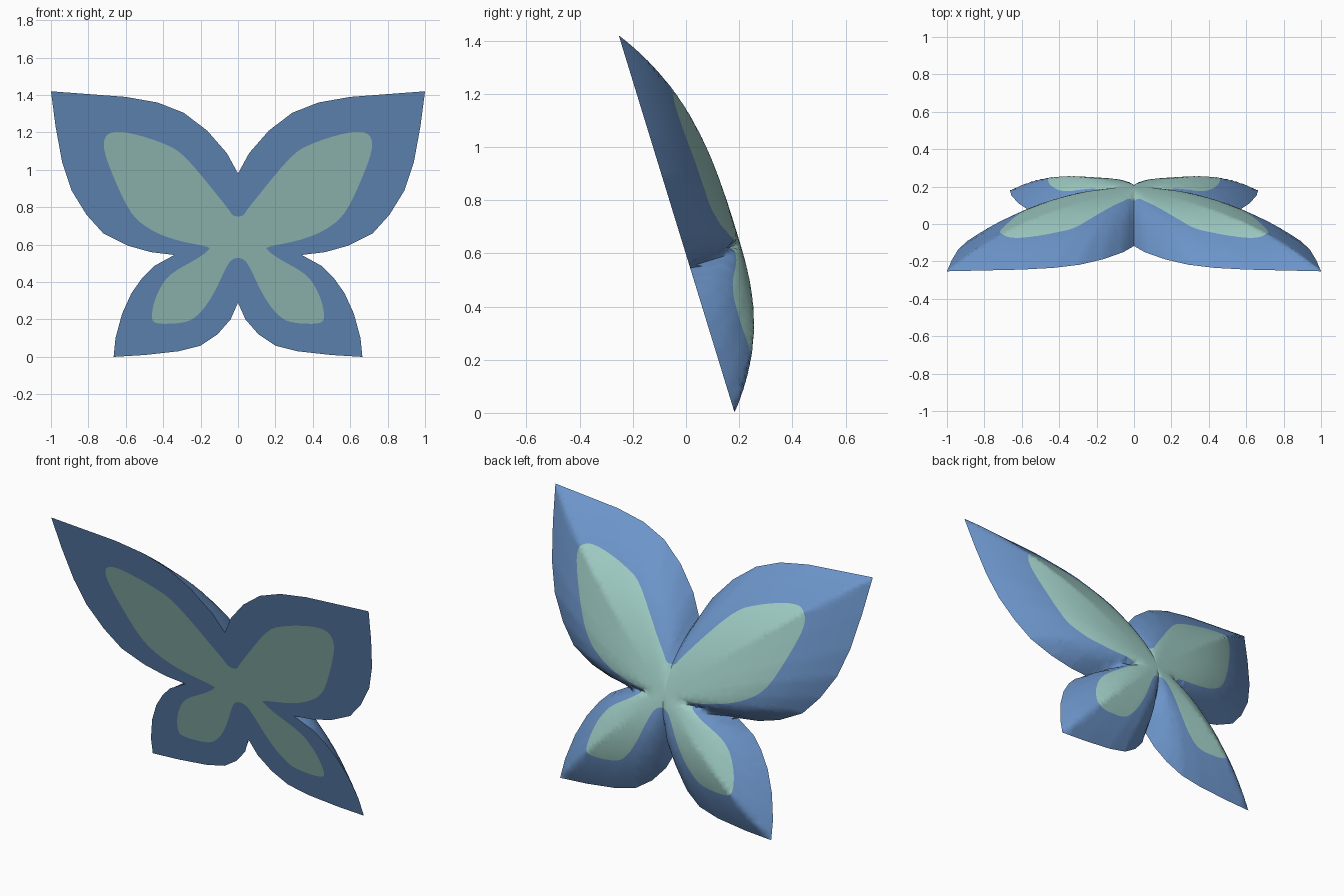
import bpy
import bmesh
import math
from mathutils import Vector

# Remove the default cube
cube = bpy.data.objects.get("Cube")
if cube:
    bpy.data.objects.remove(cube, do_unlink=True)

# Right-hand half of the outer wing edge, from top notch to bottom notch (x, z)
WING_EDGE = [
    (0, .98), (.06, 1.09), (.165, 1.21), (.29, 1.305), (.43, 1.36), (.6, 1.39),
    (1, 1.42), (.975, 1.23), (.94, 1.04), (.89, .89), (.81, .76), (.72, .66),
    (.59, .595), (.465, .56), (.34, .545), (.45, .485), (.51, .425), (.57, .34),
    (.62, .23), (.655, .1), (.665, 0), (.5, .01), (.32, .03), (.2, .06),
    (.11, .12), (.04, .2), (0, .29)]

# Right-hand half of the pale inner patch edge, same order
PATCH_EDGE = [
    (0, .75), (.03, .76), (.075, .82), (.28, 1.065), (.41, 1.145), (.6, 1.2),
    (.695, 1.19), (.715, 1.11), (.66, .95), (.57, .77), (.465, .68), (.33, .625),
    (.17, .59), (.16, .57), (.22, .525), (.36, .44), (.43, .34), (.46, .225),
    (.43, .18), (.28, .187), (.2, .24), (.13, .34), (.05, .5), (0, .53)]

LEAN = .307
NORMAL = Vector((0, 1, LEAN)).normalized()
CENTRE = Vector((0, .6))
HEIGHT = .207
CELL = .025


def on_plane(x, z):
    """Point on the leaning flat front."""
    return Vector((x, .183 - LEAN * z, z))


def smooth_path(points, steps=4):
    """Catmull-Rom curve through the points."""
    pts = [Vector(p) for p in points]
    pts = [pts[0]] + pts + [pts[-1]]
    path = []
    for a, b, c, d in zip(pts, pts[1:], pts[2:], pts[3:]):
        for i in range(steps):
            t = i / steps
            path.append(b + (c - a) * (t / 2)
                        + (a * 2 - b * 5 + c * 4 - d) * (t * t / 2)
                        + (b * 3 - a - c * 3 + d) * (t ** 3 / 2))
    return path + [pts[-1]]


def cross(a, b):
    return a.x * b.y - a.y * b.x


def puff(co, spokes):
    """Dome depth: highest at the centre, falling to zero at the wing edge."""
    p = Vector((co.x, co.z)) - CENTRE
    if p.length < .001:
        return HEIGHT
    for a, b in zip(spokes, spokes[1:]):
        start, end = cross(a, p), cross(b, p)
        if start <= 0 <= end and start < end:
            reach = a.lerp(b, start / (start - end)).length
            share = min(p.length / reach, 1)
            return HEIGHT * (1 - share ** (1.7 + reach))
    return 0


def material(name, colour):
    mat = bpy.data.materials.new(name)
    mat.use_nodes = True
    mat.diffuse_color = (*colour, 1)
    mat.node_tree.nodes["Principled BSDF"].inputs["Base Color"].default_value = (*colour, 1)
    return mat


# Flat half: blue border and pale patch sharing one edge
bm = bmesh.new()
outer = [bm.verts.new(on_plane(*p)) for p in WING_EDGE]
inner = [bm.verts.new(on_plane(*p)) for p in smooth_path(PATCH_EDGE)]
border = bm.faces.new(outer + inner[::-1])
patch = bm.faces.new(inner)
patch.material_index = 1
bm.normal_update()
bmesh.ops.triangulate(bm, faces=bm.faces[:])

# Slice into a fine grid so the back can curve
for axis, size in ((Vector((1, 0, 0)), 1), (Vector((0, 0, 1)), 1.42)):
    for i in range(1, math.ceil(size / CELL)):
        bmesh.ops.bisect_plane(bm, geom=bm.verts[:] + bm.edges[:] + bm.faces[:],
                               plane_co=axis * (i * CELL),
                               plane_no=axis, dist=.00001)
bmesh.ops.triangulate(bm, faces=bm.faces[:])

# Puffed back
spokes = [Vector(p) - CENTRE for p in WING_EDGE]
depth = {}
for v in bm.verts:
    rim = v.is_boundary and v.co.x > .0001
    depth[v] = 0 if rim else puff(v.co, spokes)
bmesh.ops.duplicate(bm, geom=bm.verts[:] + bm.edges[:] + bm.faces[:])
for v, d in depth.items():
    v.co += NORMAL * d

# Mirror to the other side and weld
copy = bmesh.ops.duplicate(bm, geom=bm.verts[:] + bm.edges[:] + bm.faces[:])
for item in copy["geom"]:
    if isinstance(item, bmesh.types.BMVert):
        item.co.x *= -1
bmesh.ops.remove_doubles(bm, verts=bm.verts[:], dist=.0001)
bmesh.ops.recalc_face_normals(bm, faces=bm.faces[:])

mesh = bpy.data.meshes.new("butterfly_wings")
bm.to_mesh(mesh)
bm.free()
mesh.materials.append(material("wing_blue", (.15, .30, .59)))
mesh.materials.append(material("patch_mint", (.35, .61, .56)))
wings = bpy.data.objects.new("butterfly_wings", mesh)
bpy.context.collection.objects.link(wings)

# Smooth back, crisp rim
bpy.ops.object.select_all(action="DESELECT")
wings.select_set(True)
bpy.context.view_layer.objects.active = wings
bpy.ops.object.shade_smooth_by_angle(angle=math.radians(60))
